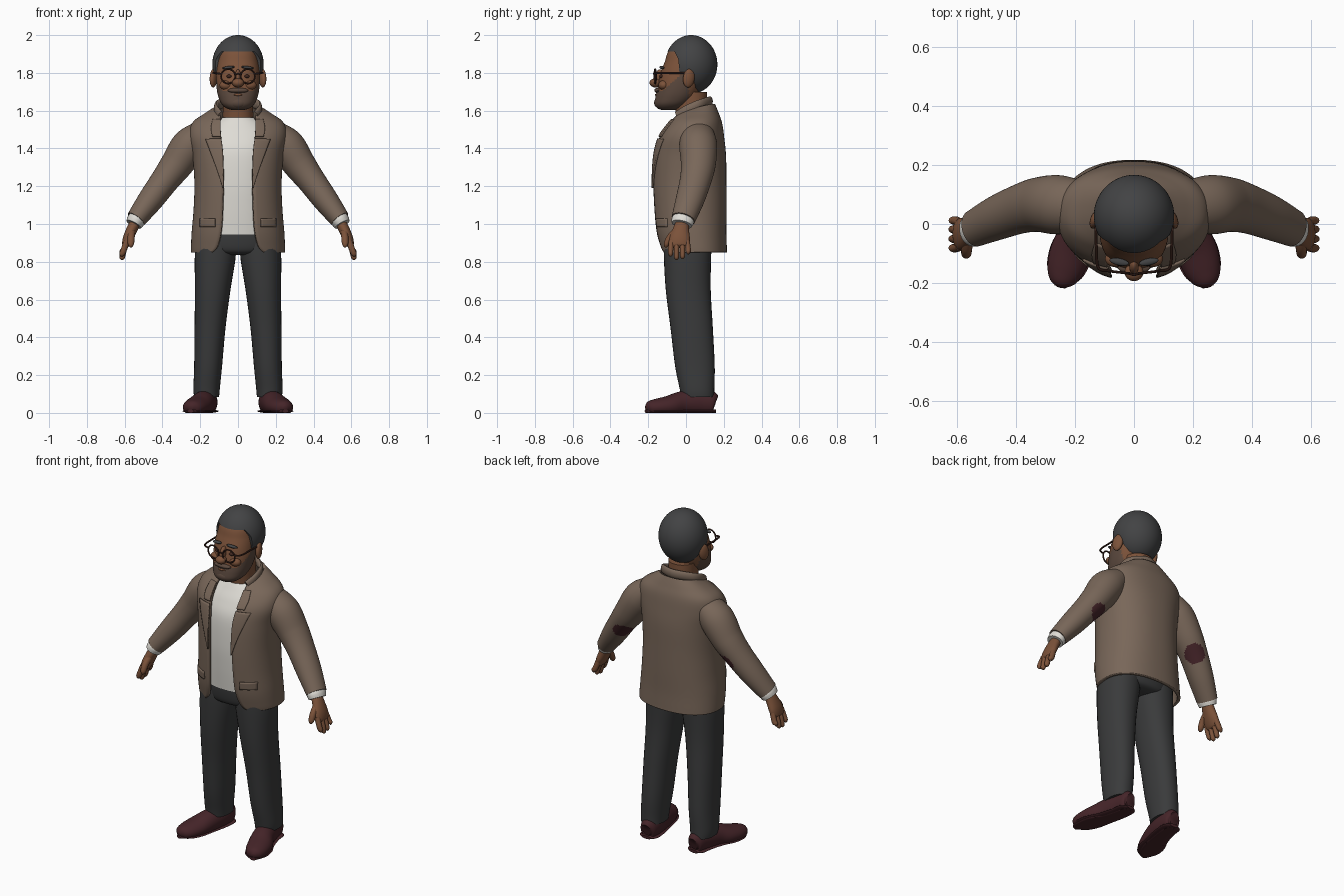
import bpy, bmesh, math
from mathutils import Vector

COLORS = {
    "jacket_brown": (0.19, 0.135, 0.10), "shirt_white": (0.74, 0.72, 0.67),
    "trouser_grey": (0.042, 0.043, 0.044), "skin": (0.20, 0.085, 0.042),
    "hair_grey": (0.055, 0.056, 0.058), "beard_grey": (0.105, 0.066, 0.048),
    "burgundy_leather": (0.06, 0.018, 0.022), "frame_brown": (0.05, 0.02, 0.014),
}
MATS = {}
for n, c in COLORS.items():
    MATS[n] = bpy.data.materials.new(n)
    MATS[n].diffuse_color = (*c, 1)


def spline(keys, steps):
    """Catmull-Rom interpolation through tuples of any length."""
    out = []
    for i in range(len(keys) - 1):
        a, b, c, d = keys[max(i - 1, 0)], keys[i], keys[i + 1], keys[min(i + 2, len(keys) - 1)]
        for s in range(steps):
            t = s / steps
            out.append(tuple(0.5 * (2 * q + (r - p) * t + (2 * p - 5 * q + 4 * r - w) * t * t
                             + (3 * q - p - 3 * r + w) * t ** 3) for p, q, r, w in zip(a, b, c, d)))
    return out + [tuple(keys[-1])]


def smooth(ob, angle=40):
    bpy.ops.object.select_all(action='DESELECT')
    ob.select_set(True)
    bpy.context.view_layer.objects.active = ob
    bpy.ops.object.shade_smooth_by_angle(angle=math.radians(angle))


def grid_object(name, rows, mat, closed=True, thick=0, second=None, rule=None):
    """Skin rows of points into a surface; rule(center) picks the second material."""
    bm = bmesh.new()
    vs = [[bm.verts.new(p) for p in r] for r in rows]
    n = len(rows[0])
    for a, b in zip(vs, vs[1:]):
        for j in range(n if closed else n - 1):
            k = (j + 1) % n
            bm.faces.new((a[j], a[k], b[k], b[j]))
    if closed:
        bm.faces.new(vs[0])
        bm.faces.new(vs[-1])
    bmesh.ops.recalc_face_normals(bm, faces=bm.faces)
    if rule:
        for f in bm.faces:
            f.material_index = int(rule(f.calc_center_median()))
    me = bpy.data.meshes.new(name)
    bm.to_mesh(me)
    bm.free()
    ob = bpy.data.objects.new(name, me)
    bpy.context.collection.objects.link(ob)
    me.materials.append(MATS[mat])
    if second:
        me.materials.append(MATS[second])
    smooth(ob)
    if thick:
        m = ob.modifiers.new("thickness", 'SOLIDIFY')
        m.thickness, m.offset = thick, 0
    return ob


def pw(v, p):
    return math.copysign(abs(v) ** (2 / p), v)


def stack(name, keys, mat, seg=40, steps=6, p=2.2, side=1, **kw):
    """Horizontal rings: z, x, y, rx, ry."""
    rows = []
    for z, x, y, rx, ry in spline(keys, steps):
        ring = [2 * math.pi * i / seg for i in range(seg)]
        rows.append([(side * (x + rx * pw(math.sin(t), p)), y - ry * pw(math.cos(t), p), z) for t in ring])
    return grid_object(name, rows, mat, **kw)


def tube(name, keys, mat, seg=24, steps=6, side=1, ref=(0, 1, 0), floor=None, **kw):
    """Rings across a path: x, y, z, r_across, r_along_ref."""
    ks = spline(keys, steps)
    pts = [Vector(k[:3]) for k in ks]
    rows = []
    for i, k in enumerate(ks):
        t = (pts[min(i + 1, len(pts) - 1)] - pts[max(i - 1, 0)]).normalized()
        v = Vector(ref)
        v = (v - t * v.dot(t)).normalized()
        u = v.cross(t)
        row = []
        for j in range(seg):
            a = 2 * math.pi * j / seg
            q = pts[i] + u * k[3] * math.cos(a) + v * k[4] * math.sin(a)
            if floor is not None:
                q.z = max(q.z, floor)
            row.append((q.x * side, q.y, q.z))
        rows.append(row)
    return grid_object(name, rows, mat, **kw)


def ball(name, loc, scale, mat, seg=24, rot=(0, 0, 0)):
    bpy.ops.mesh.primitive_uv_sphere_add(segments=seg, ring_count=seg // 2, location=loc, rotation=rot)
    ob = bpy.context.object
    ob.name, ob.scale = name, scale
    ob.data.materials.append(MATS[mat])
    smooth(ob, 60)
    return ob


# Jacket body, open at the front: z, y, rx, ry, half opening, backward tilt
JP = 2.3
JACKET = spline([
    (0.85, 0.04, 0.24, 0.168, 0.135, 0), (0.88, 0.035, 0.24, 0.172, 0.108, 0),
    (0.96, 0.025, 0.236, 0.18, 0.088, 0), (1.08, 0.02, 0.226, 0.186, 0.08, 0),
    (1.22, 0.017, 0.222, 0.188, 0.077, 0), (1.36, 0.02, 0.232, 0.183, 0.08, 0),
    (1.46, 0.028, 0.25, 0.165, 0.09, 0), (1.53, 0.045, 0.235, 0.137, 0.094, 0.03),
    (1.575, 0.052, 0.175, 0.112, 0.092, 0.1), (1.61, 0.055, 0.115, 0.09, 0.088, 0.25)], 6)


def jacket_row(z, y, rx, ry, gap, tilt, seg=64):
    g = math.asin(min((gap / rx) ** (JP / 2), 1))
    row = []
    for i in range(seg + 1):
        t = g + (2 * math.pi - 2 * g) * i / seg
        dy = -ry * pw(math.cos(t), JP)
        row.append((rx * pw(math.sin(t), JP), y + dy, z + tilt * dy))
    return row


grid_object("jacket_body", [jacket_row(*k) for k in JACKET], "jacket_brown", closed=False, thick=0.018)


def on_jacket(x, z, off):
    a, b = next((p for p in zip(JACKET, JACKET[1:]) if p[1][0] >= z), (JACKET[-2], JACKET[-1]))
    f = (z - a[0]) / (b[0] - a[0])
    _, y, rx, ry, _, tilt = [p + (q - p) * f for p, q in zip(a, b)]
    dy = -ry * (1 - min(abs(x) / rx, 1) ** JP) ** (1 / JP)
    return x, y + dy - off, z + tilt * dy


def patch(name, keys, side):
    """Jacket detail lying on the front: z, inner x, outer x."""
    rows = [[on_jacket(side * (a + (b - a) * i / 8), z, 0.014) for i in range(9)]
            for z, a, b in spline(keys, 4)]
    grid_object(name, rows, "jacket_brown", closed=False, thick=0.009)


# Shirt, neck and trouser seat
stack("shirt", [(0.945, 0, 0.01, 0.2, 0.145), (1.08, 0, 0.015, 0.2, 0.162), (1.22, 0, 0.015, 0.2, 0.168),
                (1.38, 0, 0.018, 0.205, 0.162), (1.47, 0, 0.03, 0.2, 0.14), (1.53, 0, 0.04, 0.15, 0.113),
                (1.565, 0, 0.04, 0.095, 0.09)], "shirt_white")
stack("neck", [(1.5, 0, 0.04, 0.085, 0.085), (1.58, 0, 0.03, 0.08, 0.083), (1.7, 0, 0.02, 0.08, 0.09)], "skin")
stack("trouser_seat", [(0.835, 0, 0.01, 0.1, 0.08), (0.855, 0, 0.01, 0.19, 0.125), (0.92, 0, 0.01, 0.213, 0.14),
                       (1.0, 0, 0.012, 0.205, 0.142)], "trouser_grey")

# Collar roll around the neck
half = [(0.092, -0.045, 1.572), (0.113, 0.01, 1.605), (0.097, 0.08, 1.635)]
path = half + [(0, 0.128, 1.65)] + [(-x, y, z) for x, y, z in reversed(half)]
tube("jacket_collar", [(*q, 0.014, 0.026) for q in path], "jacket_brown", ref=(0, 0, 1), seg=16)

for s, tag in ((1, "left"), (-1, "right")):
    patch(tag + "_lapel", [(1.19, 0.075, 0.08), (1.28, 0.077, 0.108), (1.38, 0.08, 0.145),
                           (1.45, 0.088, 0.172)], s)
    patch(tag + "_collar_tip", [(1.462, 0.09, 0.135), (1.51, 0.093, 0.142), (1.56, 0.092, 0.132)], s)
    patch(tag + "_pocket_flap", [(0.985, 0.12, 0.2), (1.03, 0.12, 0.2)], s)

    # Sleeve with an elbow patch, cuff and hand
    elbow = Vector((0.35 * s, 0.105, 1.2))
    tube(tag + "_sleeve", [(0.18, 0.06, 1.485, 0.07, 0.085), (0.255, 0.065, 1.415, 0.095, 0.1),
                           (0.325, 0.065, 1.315, 0.086, 0.092), (0.388, 0.05, 1.23, 0.075, 0.083),
                           (0.465, 0.02, 1.125, 0.067, 0.075), (0.54, -0.015, 1.025, 0.053, 0.063)],
         "jacket_brown", side=s, seg=56, steps=12, second="burgundy_leather",
         rule=lambda c: (c - elbow).length < 0.058)
    tube(tag + "_cuff", [(0.53, -0.012, 1.035, 0.046, 0.056), (0.541, -0.017, 1.018, 0.048, 0.06),
                         (0.552, -0.022, 0.998, 0.044, 0.055)], "shirt_white", side=s)
    tube(tag + "_palm", [(0.54, -0.018, 1.015, 0.028, 0.033), (0.56, -0.026, 0.975, 0.029, 0.042),
                         (0.582, -0.033, 0.925, 0.027, 0.054), (0.596, -0.036, 0.888, 0.019, 0.05),
                         (0.601, -0.036, 0.878, 0.008, 0.04)], "skin", side=s)
    for i, (y, tip) in enumerate(((-0.076, 0.828), (-0.049, 0.81), (-0.021, 0.815), (0.005, 0.84))):
        y2 = y * 1.15 + 0.006
        tube(f"{tag}_finger_{i + 1}", [(0.588, y, 0.91, 0.016, 0.015), (0.604, y2, 0.865, 0.016, 0.0145),
                                       (0.614, y2, tip + 0.012, 0.014, 0.0125),
                                       (0.617, y2, tip, 0.004, 0.004)], "skin", side=s, seg=14)
    tube(tag + "_thumb", [(0.562, -0.045, 0.965, 0.02, 0.02), (0.566, -0.083, 0.93, 0.019, 0.019),
                          (0.567, -0.103, 0.893, 0.016, 0.015), (0.567, -0.108, 0.876, 0.005, 0.005)],
         "skin", side=s, seg=14)

    # Trouser leg and shoe
    stack(tag + "_trouser_leg", [(0.085, 0.166, 0.062, 0.066, 0.088), (0.13, 0.166, 0.058, 0.07, 0.092),
                                 (0.25, 0.158, 0.047, 0.074, 0.105), (0.45, 0.148, 0.03, 0.082, 0.112),
                                 (0.65, 0.134, 0.012, 0.094, 0.119), (0.82, 0.121, 0.008, 0.108, 0.125),
                                 (0.93, 0.115, 0.01, 0.105, 0.128)], "trouser_grey", side=s, seg=32)
    tube(tag + "_shoe", [(0.158, 0.155, 0.05, 0.025, 0.035), (0.159, 0.14, 0.053, 0.046, 0.062),
                         (0.165, 0.07, 0.056, 0.056, 0.07), (0.185, -0.02, 0.05, 0.062, 0.065),
                         (0.212, -0.09, 0.036, 0.07, 0.055), (0.233, -0.155, 0.03, 0.062, 0.045),
                         (0.246, -0.195, 0.028, 0.042, 0.034), (0.251, -0.213, 0.025, 0.012, 0.012)],
         "burgundy_leather", side=s, ref=(0, 0, 1), floor=0.0, seg=32)
    tube(tag + "_shoe_sole", [(0.158, 0.157, 0.009, 0.03, 0.009), (0.16, 0.13, 0.009, 0.056, 0.009),
                              (0.167, 0.06, 0.009, 0.06, 0.009), (0.19, -0.03, 0.009, 0.064, 0.009),
                              (0.214, -0.1, 0.009, 0.073, 0.009), (0.235, -0.165, 0.009, 0.061, 0.009),
                              (0.251, -0.213, 0.009, 0.018, 0.009)],
         "burgundy_leather", side=s, ref=(0, 0, 1), floor=0.0)

    # Ear, eye, brow, cheek, glasses
    ball(tag + "_ear", (0.13 * s, 0.015, 1.772), (0.018, 0.032, 0.05), "skin", rot=(-0.15, 0, 0.35 * s))
    ball(tag + "_cheek", (0.062 * s, -0.118, 1.735), (0.036, 0.028, 0.026), "skin")
    ball(tag + "_eye", (0.048 * s, -0.132, 1.782), (0.014, 0.01, 0.009), "frame_brown", 16)
    ball(tag + "_eyebrow", (0.05 * s, -0.128, 1.828), (0.034, 0.012, 0.008), "hair_grey", 16, (0, 0.12 * s, 0.2 * s))
    bpy.ops.mesh.primitive_torus_add(major_radius=0.038, minor_radius=0.0045, major_segments=32, minor_segments=8,
                                     location=(0.052 * s, -0.163, 1.782), rotation=(math.pi / 2, 0, 0.12 * s))
    rim = bpy.context.object
    rim.name = tag + "_glasses_rim"
    rim.data.materials.append(MATS["frame_brown"])
    smooth(rim)
    tube(tag + "_glasses_temple", [(0.09 * s, -0.158, 1.795, 0.005, 0.005), (0.122 * s, -0.145, 1.8, 0.005, 0.005),
                                   (0.128 * s, -0.06, 1.8, 0.005, 0.005), (0.13 * s, 0.02, 1.8, 0.005, 0.005)],
         "frame_brown", ref=(0, 0, 1), seg=8)

tube("glasses_bridge", [(-0.016, -0.167, 1.79, 0.004, 0.004), (0, -0.172, 1.795, 0.004, 0.004),
                        (0.016, -0.167, 1.79, 0.004, 0.004)], "frame_brown", ref=(0, 0, 1), seg=8)


# Head, with the beard rising toward the ears
def bearded(c):
    rise = min(max((c.y + 0.125) / 0.1, 0), 1)
    return c.z < 1.705 + 0.085 * rise and c.y < 0.015


stack("head", [(1.603, 0, -0.09, 0.03, 0.035), (1.612, 0, -0.088, 0.06, 0.062), (1.635, 0, -0.075, 0.087, 0.09),
               (1.67, 0, -0.055, 0.103, 0.107), (1.71, 0, -0.04, 0.112, 0.113), (1.76, 0, -0.027, 0.116, 0.116),
               (1.81, 0, -0.016, 0.114, 0.115), (1.86, 0, -0.004, 0.108, 0.108), (1.92, 0, 0.01, 0.095, 0.1),
               (1.97, 0, 0.02, 0.05, 0.05)], "skin", seg=72, steps=8, second="beard_grey", rule=bearded)
ball("nose", (0, -0.163, 1.747), (0.032, 0.03, 0.024), "skin")
ball("nose_bridge", (0, -0.143, 1.78), (0.016, 0.025, 0.04), "skin", rot=(-0.3, 0, 0))
ball("moustache", (0, -0.148, 1.707), (0.055, 0.02, 0.014), "beard_grey")
ball("lower_lip", (0, -0.154, 1.684), (0.026, 0.01, 0.007), "skin", 16)
ball("chin_beard", (0, -0.135, 1.642), (0.05, 0.034, 0.032), "beard_grey")

# Hair cap, with the face area cut away
hair = ball("hair", (0, 0.027, 1.845), (0.136, 0.139, 0.155), "hair_grey", 64)
outline = [(-0.3, 1.915), (-0.06, 1.912), (-0.04, 1.87), (-0.035, 1.8), (0.03, 1.79), (0.05, 1.73),
           (0.065, 1.6), (-0.3, 1.6)]
cutter = grid_object("hair_cutter", [[(x, y, z) for y, z in outline] for x in (-0.3, 0.3)], "hair_grey")
cutter.hide_render = True
cut = hair.modifiers.new("face_opening", 'BOOLEAN')
cut.operation, cut.object = 'DIFFERENCE', cutter
bpy.context.view_layer.objects.active = hair
bpy.ops.object.modifier_apply(modifier=cut.name)
bpy.data.objects.remove(cutter)
smooth(hair, 40)
